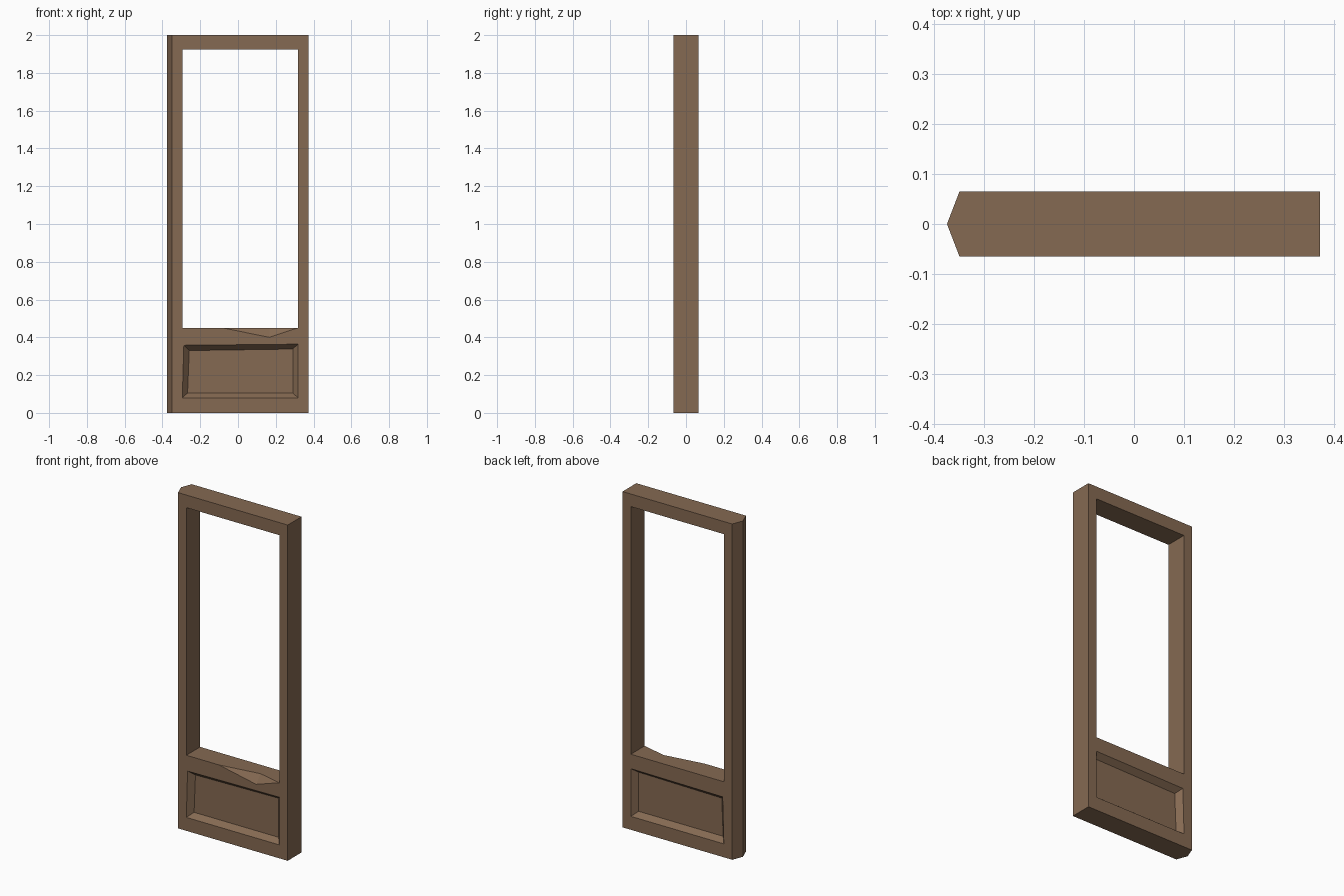
import bpy, bmesh
from mathutils import Vector

if "Cube" in bpy.data.objects:
    bpy.data.objects.remove(bpy.data.objects["Cube"])

wood = bpy.data.materials.new("brown wood")
wood.diffuse_color = (0.235, 0.143, 0.085, 1)
wood.use_nodes = True
wood.node_tree.nodes["Principled BSDF"].inputs["Base Color"].default_value = wood.diffuse_color

HALF_Y, DEPTH = 0.065, 0.033


def make(name, bm):
    bmesh.ops.recalc_face_normals(bm, faces=bm.faces)
    mesh = bpy.data.meshes.new(name)
    bm.to_mesh(mesh)
    bm.free()
    obj = bpy.data.objects.new(name, mesh)
    bpy.context.collection.objects.link(obj)
    mesh.materials.append(wood)
    return obj


def loft(name, loops):
    """Skin equal-length point loops and cap both ends."""
    bm = bmesh.new()
    rings = [[bm.verts.new(p) for p in loop] for loop in loops]
    n = len(rings[0])
    for a, b in zip(rings, rings[1:]):
        for i in range(n):
            j = (i + 1) % n
            bm.faces.new((a[i], a[j], b[j], b[i]))
    bm.faces.new(rings[0])
    bm.faces.new(rings[-1])
    return make(name, bm)


def cut(target, cutter):
    mod = target.modifiers.new("cut", 'BOOLEAN')
    mod.operation = 'DIFFERENCE'
    mod.solver = 'EXACT'
    mod.object = cutter
    bpy.context.view_layer.objects.active = target
    bpy.ops.object.modifier_apply(modifier=mod.name)
    bpy.data.objects.remove(cutter, do_unlink=True)


# door slab with a pointed left edge
plan = [(-0.375, 0), (-0.35, -HALF_Y), (0.373, -HALF_Y),
        (0.373, HALF_Y), (-0.35, HALF_Y)]
door = loft("door_frame", [[(x, y, z) for x, y in plan] for z in (0, 2)])

# tall window opening
opening = [(-0.295, 0.45), (0.318, 0.45), (0.318, 1.925), (-0.295, 1.925)]
cut(door, loft("opening_cutter",
               [[(x, y, z) for x, z in opening] for y in (-0.2, 0.2)]))

# slightly crooked sunken panel with sloped sides, front and back
outer = [(-0.295, 0.08), (0.318, 0.08), (0.318, 0.364), (-0.287, 0.358)]
inner = [(-0.267, 0.105), (0.29, 0.105), (0.29, 0.338), (-0.258, 0.33)]
for side in (-1, 1):
    steps = ((outer, 0.1), (outer, HALF_Y), (inner, HALF_Y - DEPTH))
    cut(door, loft("panel_cutter",
                   [[(x, side * y, z) for x, z in ring] for ring, y in steps]))

# chipped front edge of the middle rail
chip = [Vector(p) for p in ((-0.08, -HALF_Y, 0.45), (0.317, -HALF_Y, 0.45),
                            (0.165, -HALF_Y, 0.40), (0.168, -0.028, 0.45))]
bm = bmesh.new()
for p in chip:
    for dy in (0, -0.05):
        for dz in (0, 0.05):
            bm.verts.new(p + Vector((0, dy, dz)))
hull = bmesh.ops.convex_hull(bm, input=bm.verts[:])
loose = [v for v in bm.verts if not v.link_faces]
bmesh.ops.delete(bm, geom=loose, context='VERTS')
cut(door, make("chip_cutter", bm))
